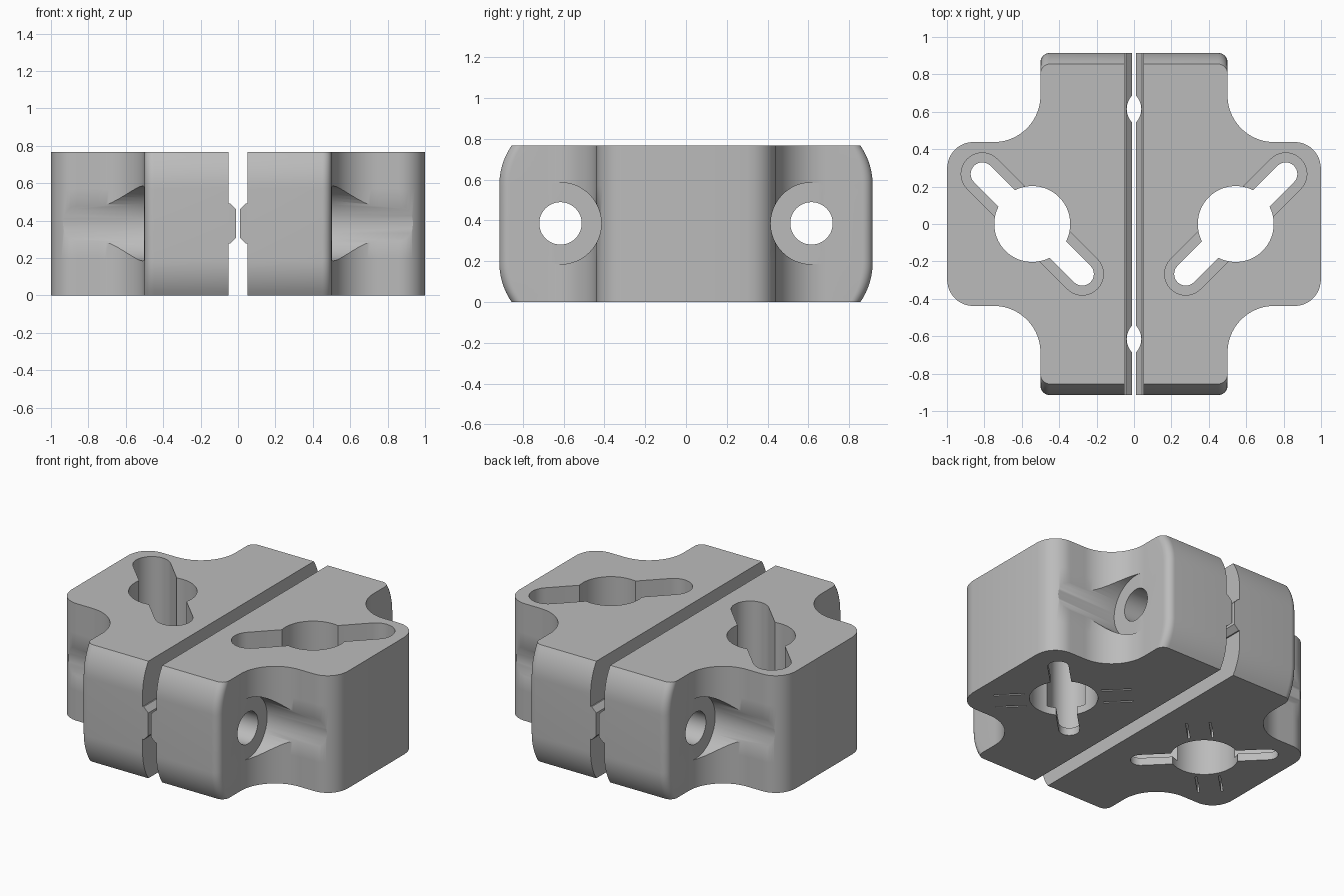
import bpy, bmesh, math
from mathutils import Matrix, Vector

if "Cube" in bpy.data.objects:
    bpy.data.objects.remove(bpy.data.objects["Cube"])

H = 0.766          # block height
ZC = 0.385         # bolt axis height
CX = 0.544         # centre of the vertical bore
BOLT_Y = 0.615

grey = bpy.data.materials.new("grey plastic")
grey.diffuse_color = (0.5, 0.5, 0.5, 1)
grey.use_nodes = True
grey.node_tree.nodes["Principled BSDF"].inputs["Base Color"].default_value = grey.diffuse_color


def arc(cx, cy, r, a0, a1, n):
    """Points along an arc, angles in degrees."""
    return [(cx + r * math.cos(math.radians(a0 + (a1 - a0) * i / n)),
             cy + r * math.sin(math.radians(a0 + (a1 - a0) * i / n))) for i in range(n + 1)]


def loft(name, rings):
    """Solid through a stack of equal-length rings."""
    bm = bmesh.new()
    vs = [[bm.verts.new(p) for p in ring] for ring in rings]
    n = len(vs[0])
    for a, b in zip(vs, vs[1:]):
        for i in range(n):
            j = (i + 1) % n
            bm.faces.new((a[i], a[j], b[j], b[i]))
    bm.faces.new(vs[0][::-1])
    bm.faces.new(vs[-1])
    bmesh.ops.recalc_face_normals(bm, faces=bm.faces)
    me = bpy.data.meshes.new(name)
    bm.to_mesh(me)
    bm.free()
    me.materials.append(grey)
    ob = bpy.data.objects.new(name, me)
    bpy.context.collection.objects.link(ob)
    return ob


def prism(name, pts, z0, z1):
    return loft(name, [[(x, y, z) for x, y in pts] for z in (z0, z1)])


def rod(name, y, r, x0, x1):
    """Cylinder along x on the bolt axis."""
    return loft(name, [[(x, y + c, ZC + s) for c, s in arc(0, 0, r, 0, 360, 48)[:-1]]
                       for x in (x0, x1)])


def turned(pts, deg):
    """Turn plan points about the vertical bore."""
    a = math.radians(deg)
    return [(CX + x * math.cos(a) - y * math.sin(a), x * math.sin(a) + y * math.cos(a))
            for x, y in pts]


def slot(r, reach=0.378):
    return turned(arc(reach, 0, r, -90, 90, 16) + arc(-reach, 0, r, 90, 270, 16), 45)


def combine(target, tool, op):
    mod = target.modifiers.new("cut", 'BOOLEAN')
    mod.operation, mod.solver, mod.object = op, 'EXACT', tool
    bpy.context.view_layer.objects.active = target
    bpy.ops.object.modifier_apply(modifier=mod.name)
    bpy.data.objects.remove(tool, do_unlink=True)


# Plan outline: rounded end corner, concave flank, rounded outer lobe
upper = ([(1.0, 0.0)] + arc(0.86, 0.30, 0.138, 0, 90, 12) + arc(0.75, 0.688, 0.25, 270, 180, 20)
         + arc(0.45, 0.865, 0.05, 0, 90, 8) + [(0.05, 0.915)])
upper = [(min(x, 1.0) if x < 0.99 or y > 0.301 else 1.0, y) for x, y in upper]
outline = upper + [(x, -y) for x, y in upper[:0:-1]]

# Ends bulge: flat in the middle, curving inwards to top and bottom
R = 0.347
levels = [0.195 * i / 8 for i in range(9)]
levels += [H - z for z in reversed(levels)]


def ring(z):
    d = max(0, 0.195 - min(z, H - z))
    inset = R - math.sqrt(R * R - d * d)
    return [(x, y - math.copysign(inset, y) if abs(y) > 0.8 else y, z) for x, y in outline]


right = loft("right_clamp", [ring(z) for z in levels])

# Chamfered rib along the mating face
rib = [(0.09, -0.107), (0.042, -0.107), (0.010, -0.075),
       (0.010, 0.075), (0.042, 0.107), (0.09, 0.107)]
combine(right, loft("rib", [[(x, y, ZC + z) for x, z in rib] for y in (-0.914, 0.914)]), 'UNION')

# Bolt holes with wide clearance outside the flange
for y in (-BOLT_Y, BOLT_Y):
    combine(right, rod("bolt_hole", y, 0.104, -0.2, 0.7), 'DIFFERENCE')
    combine(right, rod("bolt_clearance", y, 0.2, 0.502, 1.2), 'DIFFERENCE')

# Vertical bore with a diagonal stepped slot
combine(right, prism("bore", arc(CX, 0, 0.203, 0, 360, 64)[:-1], -0.1, 1), 'DIFFERENCE')
combine(right, prism("wide_slot", slot(0.113), 0.05, 1.1), 'DIFFERENCE')
combine(right, prism("narrow_slot", slot(0.062), -0.2, 0.3), 'DIFFERENCE')

# Thin stiffening slits in the underside
for sx in (-1, 1):
    for off in (-0.07, 0.07):
        box = [(sx * a, off + b) for a, b in
               ((0.23, -0.006), (0.41, -0.006), (0.41, 0.006), (0.23, 0.006))]
        combine(right, prism("slit", turned(box, 135), -0.1, 0.72), 'DIFFERENCE')

# Mirrored second half
mesh = right.data.copy()
mesh.transform(Matrix.Scale(-1, 4, Vector((1, 0, 0))))
mesh.flip_normals()
left = bpy.data.objects.new("left_clamp", mesh)
bpy.context.collection.objects.link(left)

for ob in (right, left):
    bpy.ops.object.select_all(action='DESELECT')
    ob.select_set(True)
    bpy.context.view_layer.objects.active = ob
    bpy.ops.object.shade_smooth_by_angle(angle=math.radians(30))
